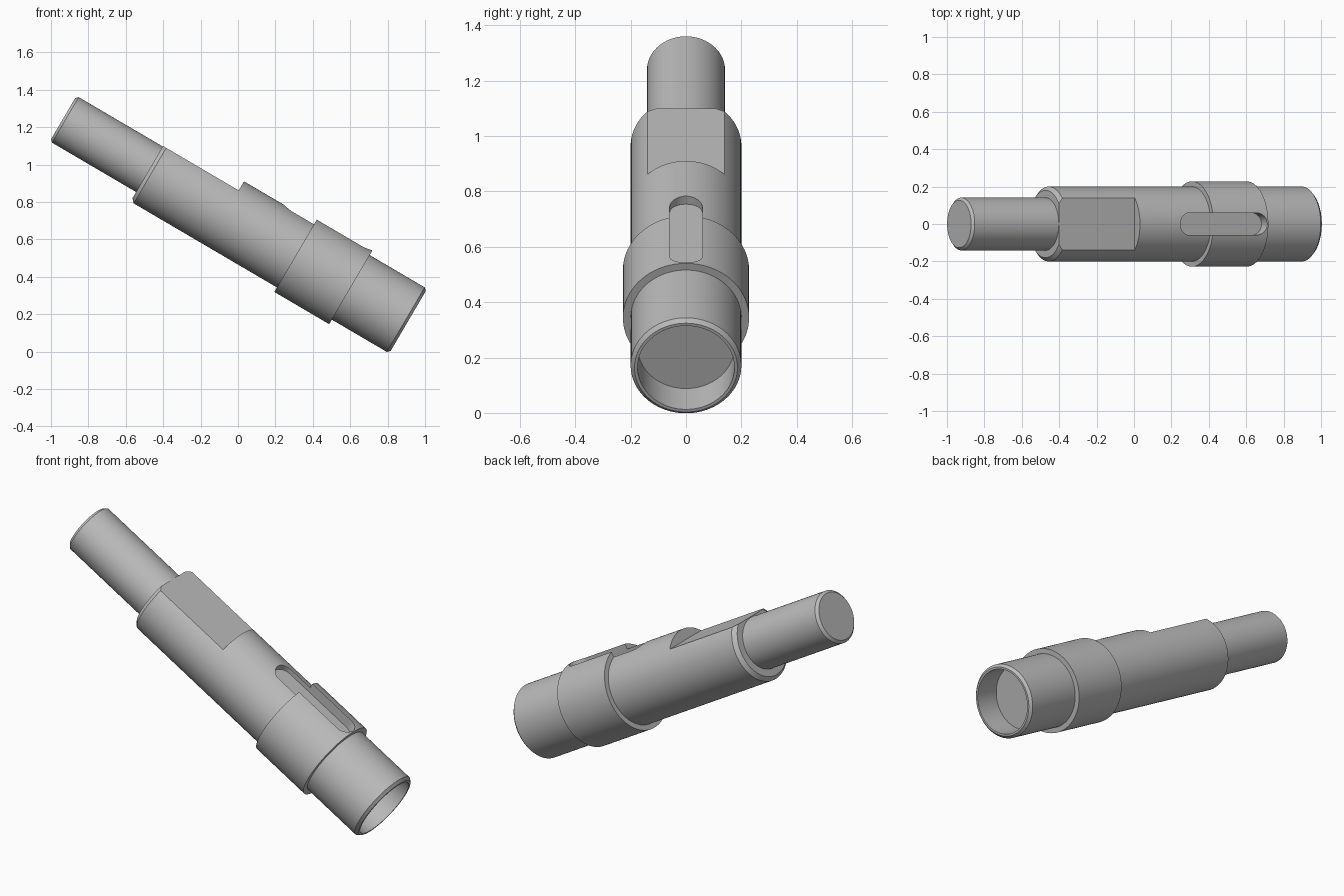
import bpy, bmesh
from math import sin, cos, pi, radians

if "Cube" in bpy.data.objects:
    bpy.data.objects.remove(bpy.data.objects["Cube"], do_unlink=True)

TILT = radians(30.4)
START = (-0.935, 0, 1.246)   # centre of the thin end
SEGMENTS = 96

steel = bpy.data.materials.new("grey_steel")
steel.use_nodes = True
grey = (0.5, 0.5, 0.5, 1)
steel.diffuse_color = grey
steel.node_tree.nodes["Principled BSDF"].inputs["Base Color"].default_value = grey


def add_object(name, bm):
    bmesh.ops.recalc_face_normals(bm, faces=bm.faces)
    mesh = bpy.data.meshes.new(name)
    bm.to_mesh(mesh)
    bm.free()
    mesh.materials.append(steel)
    obj = bpy.data.objects.new(name, mesh)
    bpy.context.collection.objects.link(obj)
    return obj


def lathe(name, profile):
    """Turn (position, radius) pairs about the x axis and cap both ends."""
    bm = bmesh.new()
    rings = []
    for x, r in profile:
        angles = [2 * pi * i / SEGMENTS for i in range(SEGMENTS)]
        rings.append([bm.verts.new((x, r * sin(a), r * cos(a))) for a in angles])
    for a, b in zip(rings, rings[1:]):
        for i in range(SEGMENTS):
            j = (i + 1) % SEGMENTS
            bm.faces.new((a[i], a[j], b[j], b[i]))
    bm.faces.new(rings[0])
    bm.faces.new(rings[-1])
    return add_object(name, bm)


def prism(name, outline, bottom, top):
    """Extrude an (x, y) outline upwards."""
    bm = bmesh.new()
    face = bm.faces.new([bm.verts.new((x, y, bottom)) for x, y in outline])
    moved = bmesh.ops.extrude_face_region(bm, geom=[face])["geom"]
    verts = [v for v in moved if isinstance(v, bmesh.types.BMVert)]
    bmesh.ops.translate(bm, verts=verts, vec=(0, 0, top - bottom))
    return add_object(name, bm)


# Stepped shaft with chamfered ends, raised collar and blind bore
shaft = lathe("stepped_shaft", [
    (0, 0.127), (0.014, 0.141),
    (0.535, 0.141), (0.535, 0.18), (0.555, 0.2),
    (1.443, 0.2), (1.443, 0.228),
    (1.783, 0.228), (1.783, 0.2),
    (2.124, 0.2), (2.139, 0.186),
    (2.139, 0.175), (1.99, 0.175),
])

# Flat milled on the upper side of the body
flat = prism("flat_cutter",
             [(0.5, -0.3), (1.004, -0.3), (1.004, 0.3), (0.5, 0.3)], 0.144, 0.4)

# Round-ended keyway through body and collar
half, first, last, steps = 0.059, 1.255, 1.777, 16
outline = []
for centre, begin in ((last - half, -pi / 2), (first + half, pi / 2)):
    for i in range(steps + 1):
        a = begin + pi * i / steps
        outline.append((centre + half * cos(a), half * sin(a)))
keyway = prism("keyway_cutter", outline, 0.166, 0.4)

bpy.ops.object.select_all(action="DESELECT")
bpy.context.view_layer.objects.active = shaft
shaft.select_set(True)
for cutter in (flat, keyway):
    cutter.hide_render = True
    cut = shaft.modifiers.new(cutter.name, "BOOLEAN")
    cut.operation = "DIFFERENCE"
    cut.solver = "EXACT"
    cut.object = cutter
    bpy.ops.object.modifier_apply(modifier=cut.name)
    bpy.data.objects.remove(cutter, do_unlink=True)

bpy.ops.object.shade_smooth_by_angle(angle=radians(25))

# Tilt the finished shaft down towards its bored end
shaft.rotation_euler = (0, TILT, 0)
shaft.location = START
